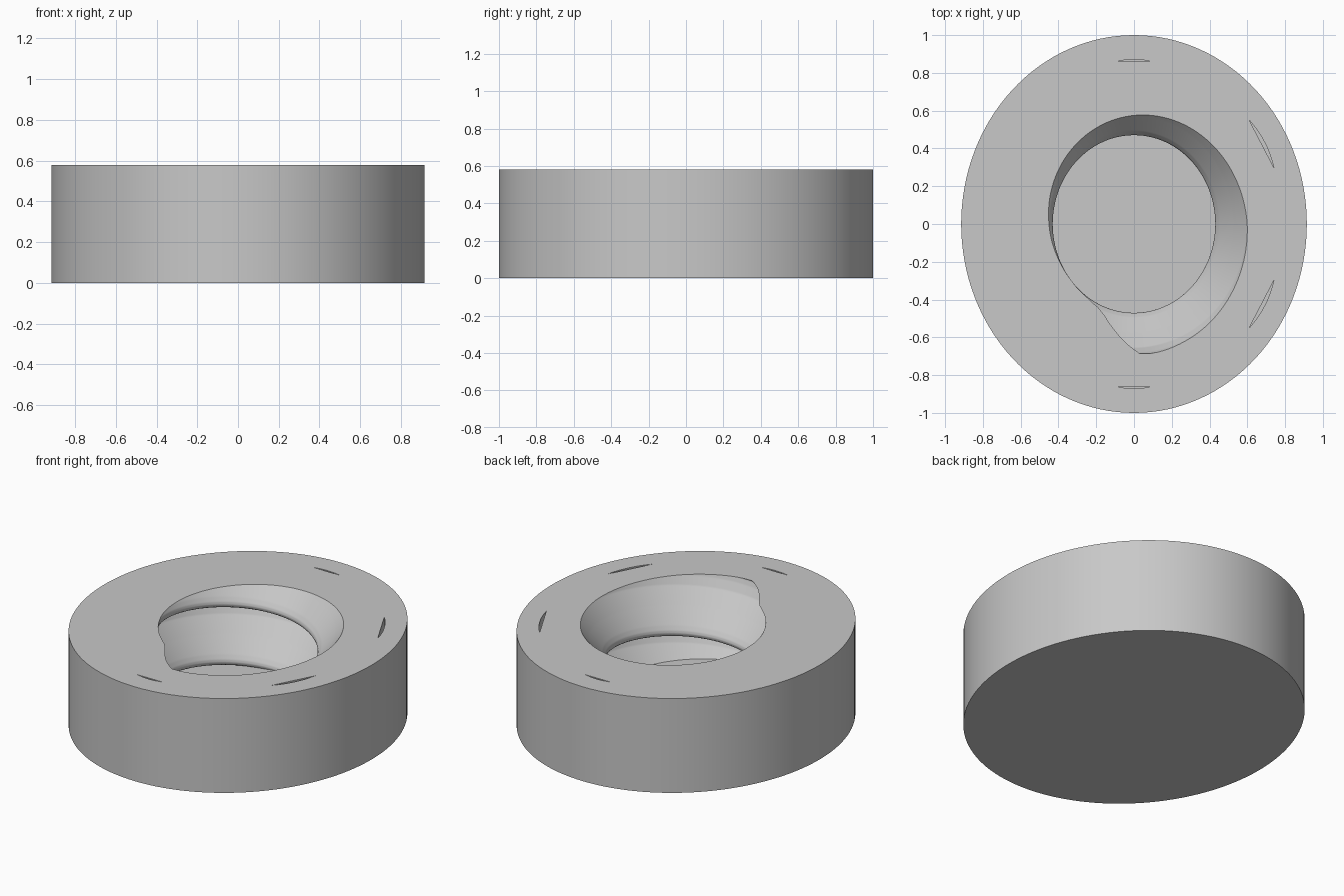
import bpy, bmesh, math
from mathutils import Vector

if "Cube" in bpy.data.objects:
    bpy.data.objects.remove(bpy.data.objects["Cube"])

H, SX = 0.58, 0.915            # height, ellipse squash in x
SEG, PITCH = 128, 0.355        # segments around, thread pitch
ROWS = 173
STEP = PITCH / SEG

gray = bpy.data.materials.new("plain gray")
gray.diffuse_color = (0.58, 0.58, 0.58, 1)
gray.use_nodes = True
gray.node_tree.nodes["Principled BSDF"].inputs["Base Color"].default_value = gray.diffuse_color

# thread profile: degrees through one turn -> radius
PROFILE = [(0, .47), (15, .474), (40, .492), (130, .575), (220, .655), (270, .682),
           (300, .693), (307, .688), (315, .625), (321, .575), (329, .515),
           (335, .488), (345, .474), (360, .47)]


def thread_radius(a):
    a %= 360
    for (a0, r0), (a1, r1) in zip(PROFILE, PROFILE[1:]):
        if a <= a1:
            return r0 + (r1 - r0) * (a - a0) / (a1 - a0)


def ring(bm, z, radius):
    vs = []
    for i in range(SEG):
        t = 2 * math.pi * i / SEG
        r = radius(math.degrees(t))
        vs.append(bm.verts.new((SX * r * math.cos(t), r * math.sin(t), z)))
    return vs


def bridge(bm, a, b):
    for i in range(SEG):
        j = (i + 1) % SEG
        bm.faces.new((a[i], a[j], b[j], b[i]))


def make_object(name, bm):
    bmesh.ops.recalc_face_normals(bm, faces=bm.faces[:])
    me = bpy.data.meshes.new(name)
    bm.to_mesh(me)
    bm.free()
    me.materials.append(gray)
    ob = bpy.data.objects.new(name, me)
    bpy.context.collection.objects.link(ob)
    return ob


# oval body: bottom, outer wall, top, threaded wall, floor of the hole
bm = bmesh.new()
low = ring(bm, 0, lambda t: 1)
high = ring(bm, H, lambda t: 1)
bm.faces.new(low[::-1])
bridge(bm, low, high)
prev = high
for k in range(ROWS + 1):
    d = k * STEP
    cur = ring(bm, H - d, lambda t: thread_radius(-140 - t - 360 * d / PITCH))
    bridge(bm, prev, cur)
    prev = cur
bm.faces.new(prev)
body = make_object("threaded_oval_body", bm)


# thin crescent slots in the top
def slot_cutter(p, q, bulge, depth=0.1):
    p, q = Vector(p), Vector(q)
    out = (p + q).normalized()
    n = Vector((q.y - p.y, p.x - q.x)).normalized()
    if n.dot(out) < 0:
        n = -n
    pts = [p.lerp(q, i / 12) + n * bulge * (1 - (i / 6 - 1) ** 2) for i in range(13)]
    bm = bmesh.new()
    f = bm.faces.new([bm.verts.new((v.x, v.y, H - depth)) for v in pts])
    ext = bmesh.ops.extrude_face_region(bm, geom=[f])
    top = [v for v in ext["geom"] if isinstance(v, bmesh.types.BMVert)]
    bmesh.ops.translate(bm, verts=top, vec=(0, 0, depth + 0.05))
    ob = make_object("slot_cutter", bm)
    ob.hide_render = True
    return ob


bpy.context.view_layer.objects.active = body
for s in (1, -1):
    for p, q, b in (((-.09, .86 * s), (.09, .86 * s), .011),
                    ((.61, .55 * s), (.74, .30 * s), .018)):
        cutter = slot_cutter(p, q, b)
        mod = body.modifiers.new("slot", 'BOOLEAN')
        mod.operation, mod.solver, mod.object = 'DIFFERENCE', 'EXACT', cutter
        bpy.ops.object.modifier_apply(modifier=mod.name)
        bpy.data.objects.remove(cutter)

body.select_set(True)
bpy.ops.object.shade_smooth_by_angle(angle=math.radians(30))
